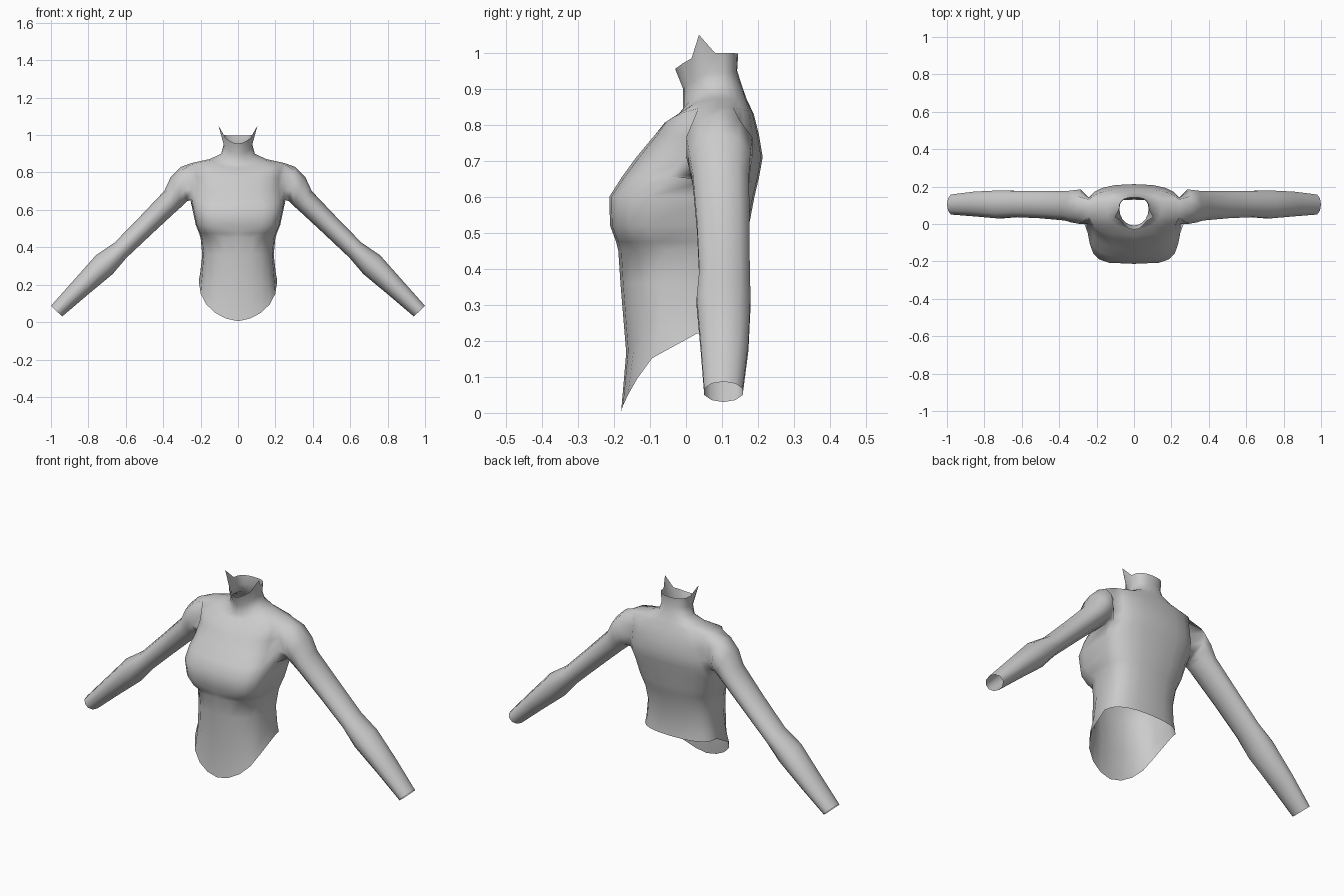
import bpy, bmesh, math

if "Cube" in bpy.data.objects:
    bpy.data.objects.remove(bpy.data.objects["Cube"])

grey = bpy.data.materials.new("plain grey")
grey.diffuse_color = (0.6, 0.6, 0.6, 1)
grey.use_nodes = True
grey.node_tree.nodes["Principled BSDF"].inputs["Base Color"].default_value = grey.diffuse_color

N = 10            # segments from front centre to back centre
SIDE = N // 2     # column running up the side
BACK_POW = 0.8


def half_ring(zf, zs, zb, w, yf, ys, yb, p, q):
    """Half cross-section from front centre, round the +x side, to back centre."""
    pts = []
    for j in range(N + 1):
        t = math.pi * j / N
        s, c = max(math.sin(t), 0.0), abs(math.cos(t))
        front = j <= SIDE
        if j in (0, N):
            s = 0.0
        if j == SIDE:
            c = 0.0
        px, py = (p, q) if front else (BACK_POW, BACK_POW)
        ye, ze = (yf, zf) if front else (yb, zb)
        pts.append([w * s ** px, ys + (ye - ys) * c ** py, zs + (ze - zs) * c * c])
    return pts


# hem: dips to a point at the front, level across the back
def hem_ring(mix, w, yf, yb):
    pts = half_ring(0, 0, 0, w, yf, 0.03, yb, 1 - 0.2 * mix, 0.45 + 0.2 * mix)
    for j, pt in enumerate(pts):
        z = 0.005 + 0.215 * min(j / SIDE, 1) ** 1.7
        pt[2] = z + (0.30 - z) * mix
    return pts


rings = [hem_ring(0, 0.21, -0.18, 0.135), hem_ring(0.55, 0.202, -0.166, 0.13)]

# waist, bust and chest: z, half width, front y, side y, back y, powers
for z, w, yf, ys, yb, p, q in [
    (0.36, 0.191, -0.182, 0.03, 0.135, 0.8, 0.7),
    (0.45, 0.200, -0.188, 0.04, 0.155, 0.8, 0.75),
    (0.475, 0.208, -0.194, 0.045, 0.163, 0.55, 0.5),
    (0.52, 0.226, -0.211, 0.05, 0.175, 0.5, 0.42),
    (0.60, 0.243, -0.213, 0.07, 0.19, 0.5, 0.42),
    (0.655, 0.255, -0.178, 0.095, 0.203, 0.6, 0.55),
    (0.71, 0.252, -0.138, 0.095, 0.213, 0.7, 0.75),
    (0.77, 0.250, -0.088, 0.095, 0.203, 0.7, 0.8),
]:
    rings.append(half_ring(z, z, z, w, yf, ys, yb, p, q))
ARMPIT = len(rings) - 3
SHOULDER = len(rings)

# shoulder line, slope to the neck, and collar
rings += [
    half_ring(0.805, 0.85, 0.83, 0.25, -0.06, 0.095, 0.188, 0.65, 0.8),
    half_ring(0.825, 0.872, 0.872, 0.15, -0.025, 0.09, 0.168, 0.8, 0.9),
    half_ring(0.845, 0.90, 0.91, 0.09, -0.008, 0.08, 0.155, 1, 1),
    half_ring(0.90, 0.945, 0.95, 0.078, -0.008, 0.08, 0.142, 1, 1),
    half_ring(0.955, 1.0, 0.998, 0.082, -0.03, 0.08, 0.145, 1, 1),
]
rings[-1][SIDE - 1] = [0.104, 0.036, 1.05]   # pointed collar tip

bm = bmesh.new()
grid = [[bm.verts.new(pt) for pt in ring] for ring in rings]
for i in range(len(grid) - 1):
    for j in range(N):
        if ARMPIT <= i < SHOULDER and j in (SIDE - 1, SIDE):
            continue                          # armhole
        bm.faces.new((grid[i][j], grid[i][j + 1], grid[i + 1][j + 1], grid[i + 1][j]))

# armhole loop: top, down the back, armpit, up the front
f, b = SIDE - 1, SIDE + 1
loop = [grid[SHOULDER][SIDE]]
loop += [grid[i][b] for i in range(SHOULDER, ARMPIT - 1, -1)]
loop += [grid[ARMPIT][SIDE]]
loop += [grid[i][f] for i in range(ARMPIT, SHOULDER + 1)]

# sleeve sections: upper x, z, lower x, z, front y, back y
for ux, uz, lx, lz, yf, yb in [
    (0.305, 0.83, 0.275, 0.645, 0.0, 0.185),
    (0.36, 0.775, 0.293, 0.625, 0.008, 0.18),
    (0.395, 0.70, 0.325, 0.597, 0.018, 0.176),
    (0.53, 0.558, 0.46, 0.472, 0.03, 0.177),
    (0.66, 0.425, 0.597, 0.343, 0.036, 0.178),
    (0.76, 0.357, 0.67, 0.257, 0.029, 0.18),
    (0.88, 0.222, 0.805, 0.145, 0.04, 0.174),
    (1.0, 0.087, 0.94, 0.03, 0.05, 0.158),
]:
    section = []
    for k in range(len(loop)):
        a = 2 * math.pi * k / len(loop)
        u = (1 + math.cos(a)) / 2
        y = (yf + yb) / 2 + (yb - yf) / 2 * math.sin(a) * 1.04
        section.append(bm.verts.new((lx + (ux - lx) * u, y, lz + (uz - lz) * u)))
    for k in range(len(loop)):
        n = (k + 1) % len(loop)
        bm.faces.new((loop[n], loop[k], section[k], section[n]))
    loop = section

for face in bm.faces:
    face.smooth = True
mesh = bpy.data.meshes.new("fitted_top")
bm.to_mesh(mesh)
bm.free()
mesh.materials.append(grey)
top = bpy.data.objects.new("fitted_top", mesh)
bpy.context.collection.objects.link(top)

# mirror the half across the centre line
mirror = top.modifiers.new("mirror", 'MIRROR')
mirror.use_axis = (True, False, False)
mirror.use_mirror_merge = True
mirror.merge_threshold = 0.001
